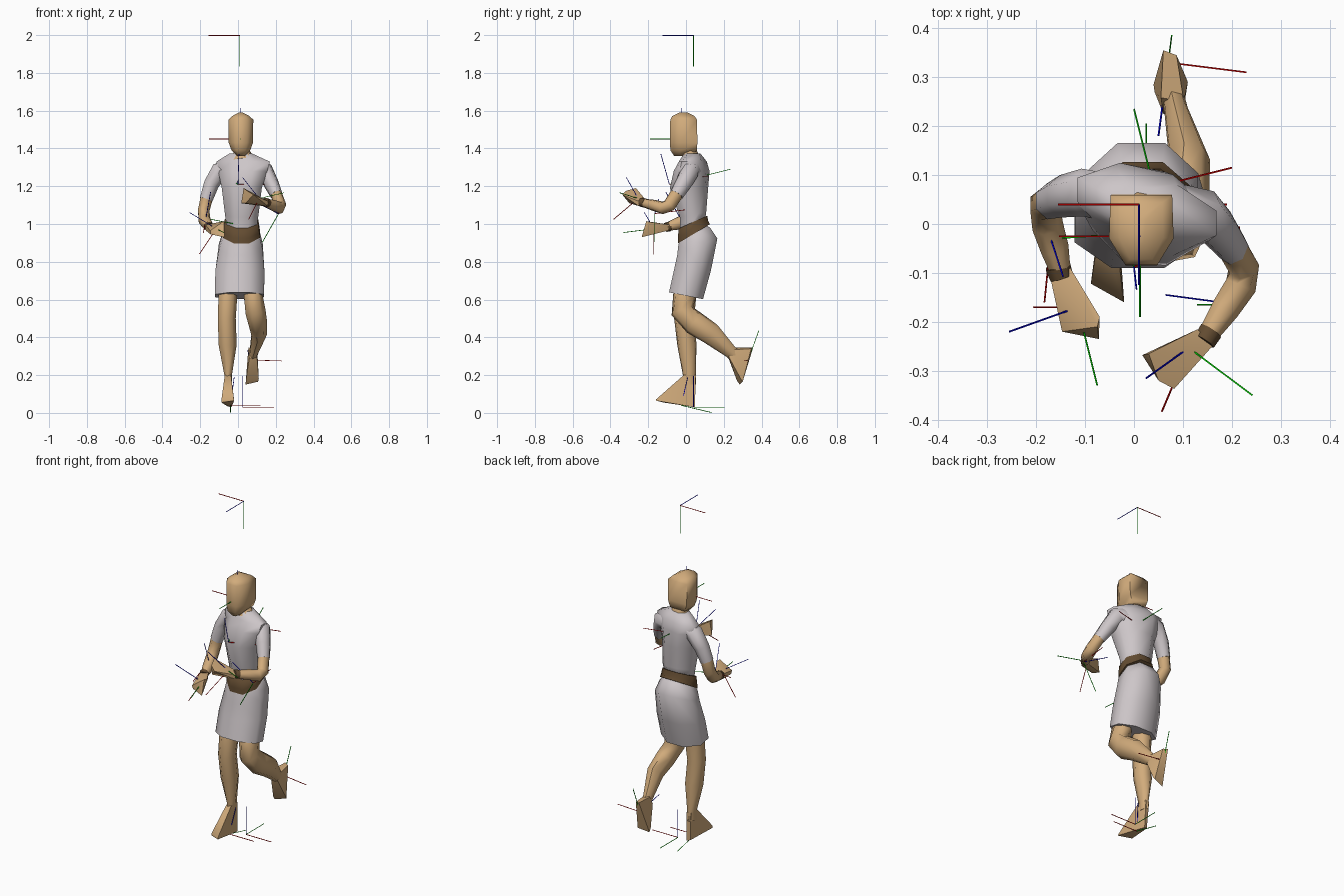
import bpy, bmesh, math
from mathutils import Vector as V


def material(name, rgb):
    m = bpy.data.materials.new(name)
    m.diffuse_color = (*rgb, 1)
    return m


SKIN = material("tan skin", (0.64, 0.41, 0.20))
CLOTH = material("pale grey cloth", (0.61, 0.565, 0.58))
BELT = material("dark brown leather", (0.125, 0.072, 0.031))
AXES = [material("axis red", (0.75, 0.0, 0.0)), material("axis green", (0.0, 0.7, 0.0)),
        material("axis blue", (0.0, 0.0, 0.9))]


def finish(bm, name, mat, angle=50):
    bmesh.ops.recalc_face_normals(bm, faces=bm.faces)
    me = bpy.data.meshes.new(name)
    bm.to_mesh(me)
    bm.free()
    ob = bpy.data.objects.new(name, me)
    bpy.context.collection.objects.link(ob)
    me.materials.append(mat)
    bpy.ops.object.select_all(action='DESELECT')
    ob.select_set(True)
    bpy.context.view_layer.objects.active = ob
    if angle:
        bpy.ops.object.shade_smooth_by_angle(angle=math.radians(angle))
    return ob


def skin_rings(name, rings, mat, angle=50):
    """Join equal rings of points into a closed tube."""
    bm = bmesh.new()
    loops = [[bm.verts.new(p) for p in r] for r in rings]
    n = len(loops[0])
    for a, b in zip(loops, loops[1:]):
        for i in range(n):
            bm.faces.new((a[i], a[(i + 1) % n], b[(i + 1) % n], b[i]))
    bm.faces.new(loops[0])
    bm.faces.new(loops[-1])
    return finish(bm, name, mat, angle)


def body(name, rows, mat, n=8):
    """Level rings: x, y, z, x radius, y radius, slope of z along y, twist of y along x."""
    rings = []
    k = 1 / math.cos(math.pi / n)
    for x, y, z, rx, ry, s, tw in rows:
        ring = []
        for i in range(n):
            a = 2 * math.pi * (i + 0.5) / n
            dx, dy = rx * k * math.cos(a), ry * k * math.sin(a)
            ring.append((x + dx, y + dy + tw * dx, z + s * dy))
        rings.append(ring)
    return skin_rings(name, rings, mat, 75)


def limb(name, pts, mat, n=7, ref=(1, 0, 0), angle=60):
    """Rings square to a path: x, y, z, radius along ref, radius across."""
    c = [V(p[:3]) for p in pts]
    rings = []
    for i, p in enumerate(pts):
        t = (c[min(i + 1, len(c) - 1)] - c[max(i - 1, 0)]).normalized()
        u = V(ref) - t * t.dot(V(ref))
        if u.length < 0.1:
            u = t.orthogonal()
        u.normalize()
        w = t.cross(u)
        rings.append([c[i] + u * p[3] * math.cos(a) + w * p[4] * math.sin(a)
                      for a in (2 * math.pi * j / n for j in range(n))])
    return skin_rings(name, rings, mat, angle)


def hull(name, pts, mat):
    bm = bmesh.new()
    for p in pts:
        bm.verts.new(p)
    bmesh.ops.convex_hull(bm, input=bm.verts)
    loose = [v for v in bm.verts if not v.link_faces]
    bmesh.ops.delete(bm, geom=loose, context='VERTS')
    return finish(bm, name, mat, 50)


# Head: boxy block with a narrowed face
face = [(-.063, .06), (-.066, -.03), (-.033, -.085), (.033, -.085), (.066, -.03), (.063, .06)]
levels = [(1.36, .3, .5, -.02), (1.39, .75, .97, 0), (1.43, .97, 1, 0),
          (1.552, 1, .98, 0), (1.572, .68, .8, -.004), (1.59, .15, .3, -.01)]
skin_rings("head", [[(.015 + x * sx, y * sy + dy, z) for x, y in face]
                    for z, sx, sy, dy in levels], SKIN, 85)
limb("neck", [(.015, .04, 1.33, .05, .04), (.015, .03, 1.38, .035, .03),
              (.015, .01, 1.43, .033, .033)], SKIN)
limb("open_collar", [(.022, .022, 1.345, .068, .05), (.017, .025, 1.386, .042, .034)], SKIN)

# Dress: bodice, skirt and belt
body("bodice", [(.02, .035, .98, .077, .065, .5, 0), (.02, .037, 1.05, .088, .07, .2, 0),
                (.02, .016, 1.19, .106, .096, 0, -.12), (.025, .03, 1.28, .13, .083, 0, -.22),
                (.027, .036, 1.33, .142, .06, 0, -.24), (.015, .033, 1.372, .062, .042, 0, -.1)], CLOTH)
body("skirt", [(.018, .037, .96, .082, .068, .55, 0), (.017, .045, .935, .1, .085, .5, 0),
               (.015, .06, .88, .116, .106, .4, 0), (.01, .033, .75, .13, .098, 0, 0),
               (.008, 0, .62, .13, .09, -.2, 0)], CLOTH)
body("belt", [(.018, .042, .948, .098, .085, .6, 0), (.018, .038, .97, .095, .08, .55, 0),
              (.018, .036, 1.01, .089, .076, .45, 0)], BELT)

# Arms: sleeve, bare elbow and forearm, wrist band, hand
limb("sleeve_a", [(-.05, .06, 1.29, .05, .055), (-.1, .064, 1.282, .05, .05),
                  (-.143, .056, 1.21, .042, .045), (-.17, .046, 1.13, .036, .038)], CLOTH)
limb("forearm_a", [(-.168, .046, 1.135, .034, .036), (-.183, .04, 1.07, .032, .036),
                   (-.178, .0, 1.02, .033, .036), (-.163, -.05, 1.0, .03, .032),
                   (-.15, -.1, .985, .021, .022)], SKIN)
limb("wrist_band_a", [(-.157, -.085, .988, .027, .027), (-.149, -.108, .982, .025, .025)], BELT)
hull("hand_a", [(-.172, -.105, .995), (-.13, -.09, .997), (-.17, -.11, .965), (-.13, -.095, .965),
                (-.147, -.22, .965), (-.145, -.215, .945), (-.072, -.235, .93),
                (-.07, -.19, 1.01), (-.075, -.21, 1.015)], SKIN)
limb("sleeve_b", [(.09, .03, 1.29, .05, .055), (.143, .022, 1.282, .048, .05),
                  (.173, -.01, 1.22, .041, .045), (.203, -.05, 1.155, .033, .038)], CLOTH)
limb("forearm_b", [(.202, -.048, 1.16, .031, .036), (.224, -.087, 1.1, .032, .036),
                   (.217, -.125, 1.085, .034, .034), (.185, -.175, 1.1, .03, .03),
                   (.143, -.238, 1.115, .02, .022)], SKIN)
limb("wrist_band_b", [(.157, -.218, 1.111, .025, .025), (.143, -.24, 1.116, .024, .025)], BELT)
hull("hand_b", [(.13, -.215, 1.13), (.16, -.25, 1.12), (.13, -.22, 1.095), (.158, -.25, 1.095),
                (.017, -.268, 1.11), (.03, -.265, 1.19), (.05, -.32, 1.175),
                (.082, -.337, 1.155), (.04, -.3, 1.11)], SKIN)

# Standing leg and foot
limb("standing_leg", [(-.052, .01, .7, .045, .045), (-.056, -.002, .62, .052, .058),
                      (-.062, -.01, .5, .05, .054), (-.057, .005, .36, .05, .052),
                      (-.053, .018, .2, .021, .035), (-.053, .02, .15, .021, .035)], SKIN)
hull("standing_foot", [(-.07, -.008, .2), (-.037, -.012, .2), (-.066, .048, .2), (-.04, .052, .2),
                       (-.056, .04, .035), (-.035, .047, .03), (-.088, -.12, .055),
                       (-.02, -.16, .065), (-.088, -.122, .068), (-.022, -.158, .072)], SKIN)

# Bent leg and trailing foot
limb("bent_leg", [(.072, .01, .7, .04, .045), (.078, -.008, .62, .052, .062),
                  (.09, -.02, .54, .056, .062), (.105, .045, .475, .05, .066),
                  (.112, .13, .42, .043, .06), (.085, .235, .325, .025, .036),
                  (.078, .265, .3, .024, .036)], SKIN)
hull("trailing_foot", [(.055, .258, .345), (.102, .25, .335), (.06, .225, .29), (.1, .225, .3),
                       (.06, .355, .345), (.087, .345, .34), (.04, .285, .15),
                       (.106, .3, .165), (.042, .27, .17), (.11, .29, .18)], SKIN)

# Thin axis markers at the joints: origin, then offsets of the three arms
L = .165
MARKERS = {
    "overhead": [(.01, .04, 2 - .002), (-L, 0, 0), (0, 0, -L), (0, -L, 0)],
    "ground": [(.025, .04, .03), (L, 0, 0), (0, L, 0), (0, 0, L)],
    "head": [(.012, -.025, 1.45), (-L, 0, 0), (0, -L, 0), (0, 0, L)],
    "back": [(.04, .075, 1.25), (.16, .04, 0), (-.04, .16, .04), (0, -.04, .16)],
    "chest": [(0, -.088, 1.21), (.15, .065, 0), (-.065, .15, .04), (.005, -.045, .16)],
    "wrist_a": [(-.115, -.17, .975), (-.09, 0, -.135), (.04, -.16, -.02), (-.14, -.05, .085)],
    "elbow_a": [(-.17, -.03, 1.03), (-.013, -.13, -.075), (.155, .01, -.03), (.025, -.077, .14)],
    "wrist_b": [(.112, -.253, 1.135), (-.055, -.13, -.11), (.13, -.097, .03), (-.087, -.062, .11)],
    "elbow_b": [(.215, -.165, 1.055), (0, .16, .02), (-.085, 0, -.15), (-.15, .02, .075)],
    "standing_foot": [(-.04, -.025, .04), (.16, 0, 0), (0, .16, -.038), (.02, .035, .15)],
    "trailing_foot": [(.07, .33, .28), (.16, -.02, -.005), (.007, .055, .155), (-.02, -.15, .05)],
}
for part, (o, *arms) in MARKERS.items():
    for d, m, tag in zip(arms, AXES, ("red", "green", "blue")):
        e = V(o) + V(d)
        limb(f"{part}_marker_{tag}", [(*o, .002, .002), (*e, .002, .002)], m, 4, (.3, .5, .8), 0)
